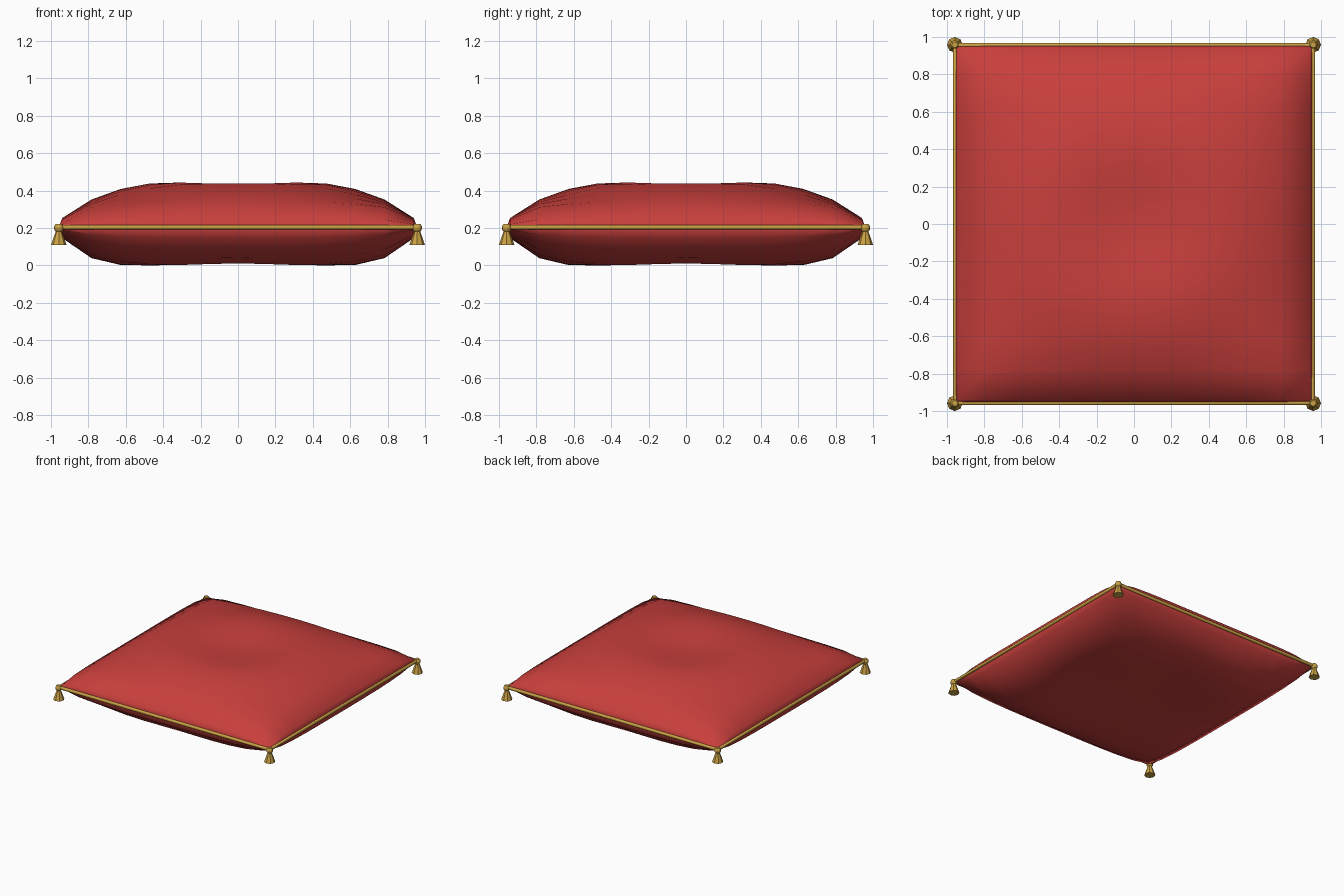
import bpy, bmesh, math

if "Cube" in bpy.data.objects:
    bpy.data.objects.remove(bpy.data.objects["Cube"])

E = 0.957      # half width of the seam
Z = 0.205      # seam height


def material(name, rgb):
    m = bpy.data.materials.new(name)
    m.diffuse_color = (*rgb, 1)
    m.use_nodes = True
    m.node_tree.nodes["Principled BSDF"].inputs["Base Color"].default_value = m.diffuse_color
    return m


red = material("red_velvet", (0.58, 0.05, 0.045))
gold = material("gold_trim", (0.60, 0.36, 0.06))


def make(name, bm, mat, angle):
    bmesh.ops.recalc_face_normals(bm, faces=bm.faces)
    me = bpy.data.meshes.new(name)
    bm.to_mesh(me)
    bm.free()
    ob = bpy.data.objects.new(name, me)
    bpy.context.collection.objects.link(ob)
    me.materials.append(mat)
    bpy.ops.object.select_all(action='DESELECT')
    ob.select_set(True)
    bpy.context.view_layer.objects.active = ob
    bpy.ops.object.shade_smooth_by_angle(angle=math.radians(angle))
    return ob


def puff(x, y):
    u, v = min(1, abs(x / E)), min(1, abs(y / E))
    return math.sqrt((1 - u ** 3.6) * (1 - v ** 3.6))


def top(x, y):
    # plump ring with a soft dip in the middle
    f = puff(x, y)
    return Z + 0.218 * f - 0.025 * f * math.cos(2 * math.pi * math.hypot(x, y) / 0.94)


def bottom(x, y):
    # flattened underside, slightly raised along the two centre lines
    f = puff(x, y)
    crease = math.exp(-(min(abs(x), abs(y)) / 0.25) ** 2)
    return Z - min(0.205, 0.235 * f) + 0.018 * crease * f ** 4


# Cushion: two puffed sheets welded along the seam
ticks = [-E] + [-0.94 + 1.88 * i / 12 for i in range(13)] + [E]
n = len(ticks)
bm = bmesh.new()
for height in (top, bottom):
    g = [[bm.verts.new((x, y, height(x, y))) for y in ticks] for x in ticks]
    for i in range(n - 1):
        for j in range(n - 1):
            bm.faces.new((g[i][j], g[i + 1][j], g[i + 1][j + 1], g[i][j + 1]))
bmesh.ops.remove_doubles(bm, verts=bm.verts, dist=0.0005)
make("cushion", bm, red, 80)

# Piping: square loop of 8-sided cord, mitred at the corners
bm = bmesh.new()
rings = []
for sx, sy in ((1, 1), (-1, 1), (-1, -1), (1, -1)):
    ring = []
    for k in range(8):
        a = math.tau * (k + 0.5) / 8
        d = E + 0.012 * math.cos(a)
        ring.append(bm.verts.new((sx * d, sy * d, Z + 0.013 * math.sin(a))))
    rings.append(ring)
for c in range(4):
    p, q = rings[c], rings[(c + 1) % 4]
    for k in range(8):
        bm.faces.new((p[k], q[k], q[(k + 1) % 8], p[(k + 1) % 8]))
make("piping", bm, gold, 60)

# Corner tassels: lathed knob and flared skirt
profile = [(0.016, 0.222), (0.026, 0.208), (0.024, 0.190), (0.016, 0.182),
           (0.026, 0.155), (0.042, 0.108)]
for sx in (-1, 1):
    for sy in (-1, 1):
        bm = bmesh.new()
        rings = [[bm.verts.new((sx * 0.958 + r * math.cos(math.tau * k / 8),
                                sy * 0.958 + r * math.sin(math.tau * k / 8), z))
                  for k in range(8)] for r, z in profile]
        for p, q in zip(rings, rings[1:]):
            for k in range(8):
                bm.faces.new((p[k], p[(k + 1) % 8], q[(k + 1) % 8], q[k]))
        bm.faces.new(rings[0])
        bm.faces.new(rings[-1])
        side = ("front" if sy < 0 else "back") + ("_left" if sx < 0 else "_right")
        make("tassel_" + side, bm, gold, 40)
